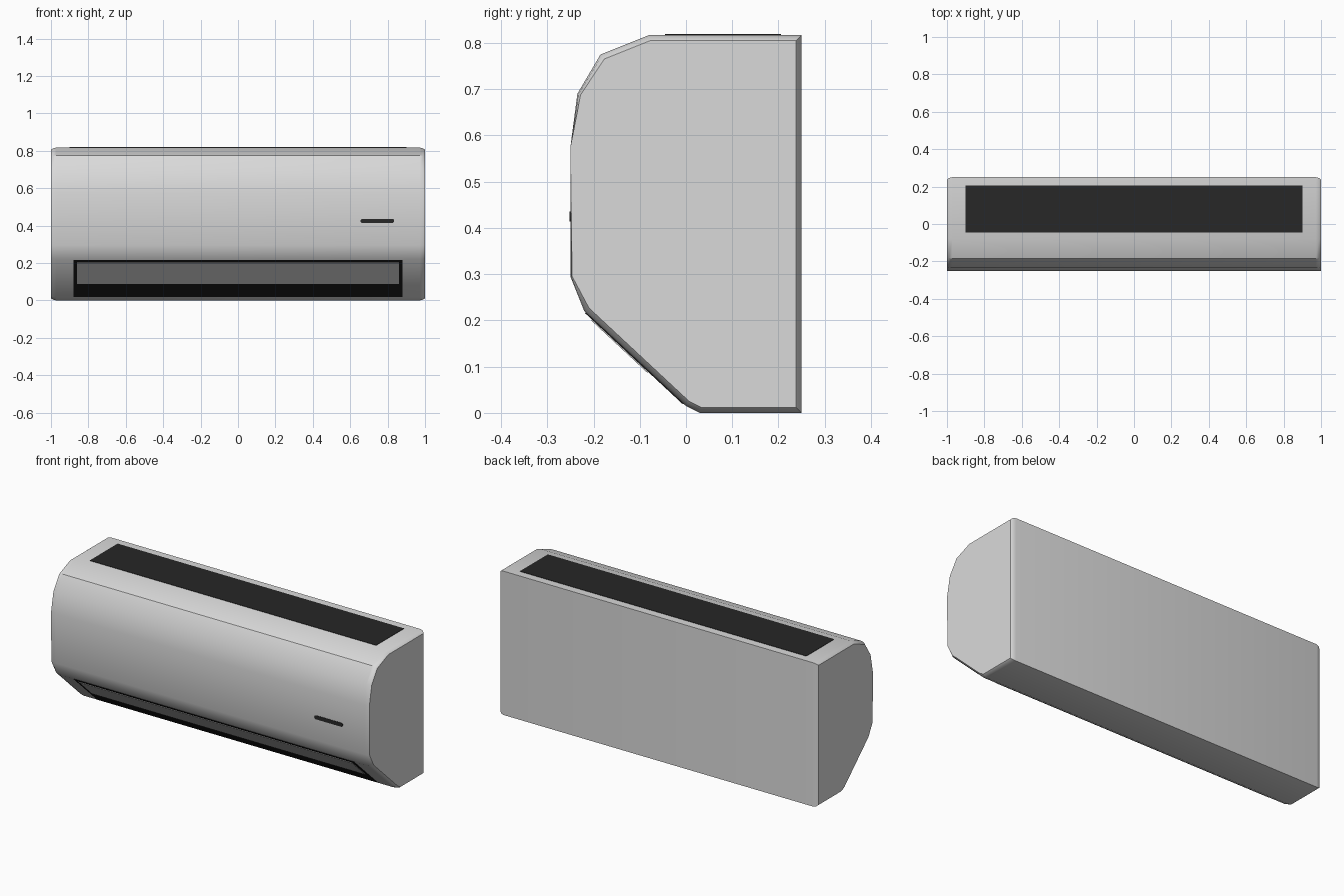
import bpy, bmesh, math
from mathutils import Vector

default = bpy.data.objects.get("Cube")
if default:
    bpy.data.objects.remove(default, do_unlink=True)


def material(name, value):
    m = bpy.data.materials.new(name)
    m.use_nodes = True
    colour = (value, value, value, 1)
    m.diffuse_color = colour
    m.node_tree.nodes["Principled BSDF"].inputs["Base Color"].default_value = colour
    return m


SHELL = material("light grey plastic", 0.7)
FLAP = material("flap grey", 0.6)
DARK = material("charcoal grille", 0.02)
BLACK = material("black recess", 0.01)


def finish(name, bm, mat):
    bmesh.ops.recalc_face_normals(bm, faces=bm.faces)
    mesh = bpy.data.meshes.new(name)
    bm.to_mesh(mesh)
    bm.free()
    mesh.materials.append(mat)
    obj = bpy.data.objects.new(name, mesh)
    bpy.context.collection.objects.link(obj)
    return obj


def plate(name, centre, size, mat, tilt=0):
    bm = bmesh.new()
    bmesh.ops.create_cube(bm, size=1)
    bmesh.ops.scale(bm, vec=size, verts=bm.verts)
    obj = finish(name, bm, mat)
    obj.location = centre
    obj.rotation_euler.x = tilt
    return obj


# Casing: side profile (y, z, end rounding), lofted along x with rounded ends
TOP = 0.817
PROFILE = [(0.25, 0, 1), (0.03, 0, 1), (0, 0.015, 1), (-0.22, 0.22, 1),
           (-0.25, 0.295, 0.3), (-0.25, 0.575, 0), (-0.235, 0.69, 0.6),
           (-0.185, 0.775, 1), (-0.08, TOP, 1), (0.25, TOP, 1)]
HALF_RINGS = [(1, 0.012), (0.99, 0.004), (0.972, 0)]


def inset_profile(amount):
    points = [Vector(p[:2]) for p in PROFILE]
    result = []
    for i, p in enumerate(points):
        a = (p - points[i - 1]).normalized()
        b = (points[(i + 1) % len(points)] - p).normalized()
        na, nb = Vector((a.y, -a.x)), Vector((b.y, -b.x))
        mitre = (na + nb) / (1 + na.dot(nb))
        result.append(p + mitre * amount * PROFILE[i][2])
    return result


bm = bmesh.new()
stations = [(-x, d) for x, d in HALF_RINGS] + HALF_RINGS[::-1]
rings = [[bm.verts.new((x, *p)) for p in inset_profile(d)] for x, d in stations]
for r, s in zip(rings, rings[1:]):
    for i in range(len(r)):
        j = (i + 1) % len(r)
        bm.faces.new((r[i], r[j], s[j], s[i]))
bm.faces.new(rings[0])
bm.faces.new(rings[-1])
casing = finish("casing", bm, SHELL)
bpy.ops.object.select_all(action="DESELECT")
casing.select_set(True)
bpy.context.view_layer.objects.active = casing
bpy.ops.object.shade_smooth_by_angle(angle=math.radians(35))

# Intake grille on the top
plate("intake_grille", (0, 0.08, TOP), (1.8, 0.25, 0.004), DARK)

# Air outlet and flap, lying on the sloping lower front
upper, lower = Vector((0, -0.22, 0.22)), Vector((0, 0, 0.015))
slope = lower - upper
tilt = math.atan2(slope.z, slope.y)


def slope_plate(name, width, z_low, z_high, thickness, mat):
    def at(z):
        return upper + slope * ((z - upper.z) / slope.z)
    a, b = at(z_high), at(z_low)
    plate(name, (a + b) / 2, (width, (b - a).length, thickness), mat, tilt)


slope_plate("air_outlet", 1.76, 0.02, 0.217, 0.004, BLACK)
slope_plate("outlet_flap", 1.72, 0.09, 0.203, 0.009, FLAP)

# Display slot with rounded ends
bm = bmesh.new()
radius, half = 0.011, 0.079
outline = []
for side in (1, -1):
    for k in range(7):
        a = math.pi * (k / 6 - 0.5)
        outline.append(bm.verts.new((side * (half + radius * math.cos(a)), 0,
                                     side * radius * math.sin(a))))
face = bm.faces.new(outline)
extruded = bmesh.ops.extrude_face_region(bm, geom=[face])
bmesh.ops.translate(bm, vec=(0, 0.004, 0),
                    verts=[v for v in extruded["geom"] if isinstance(v, bmesh.types.BMVert)])
display = finish("display_slot", bm, DARK)
display.location = (0.745, -0.252, 0.425)
